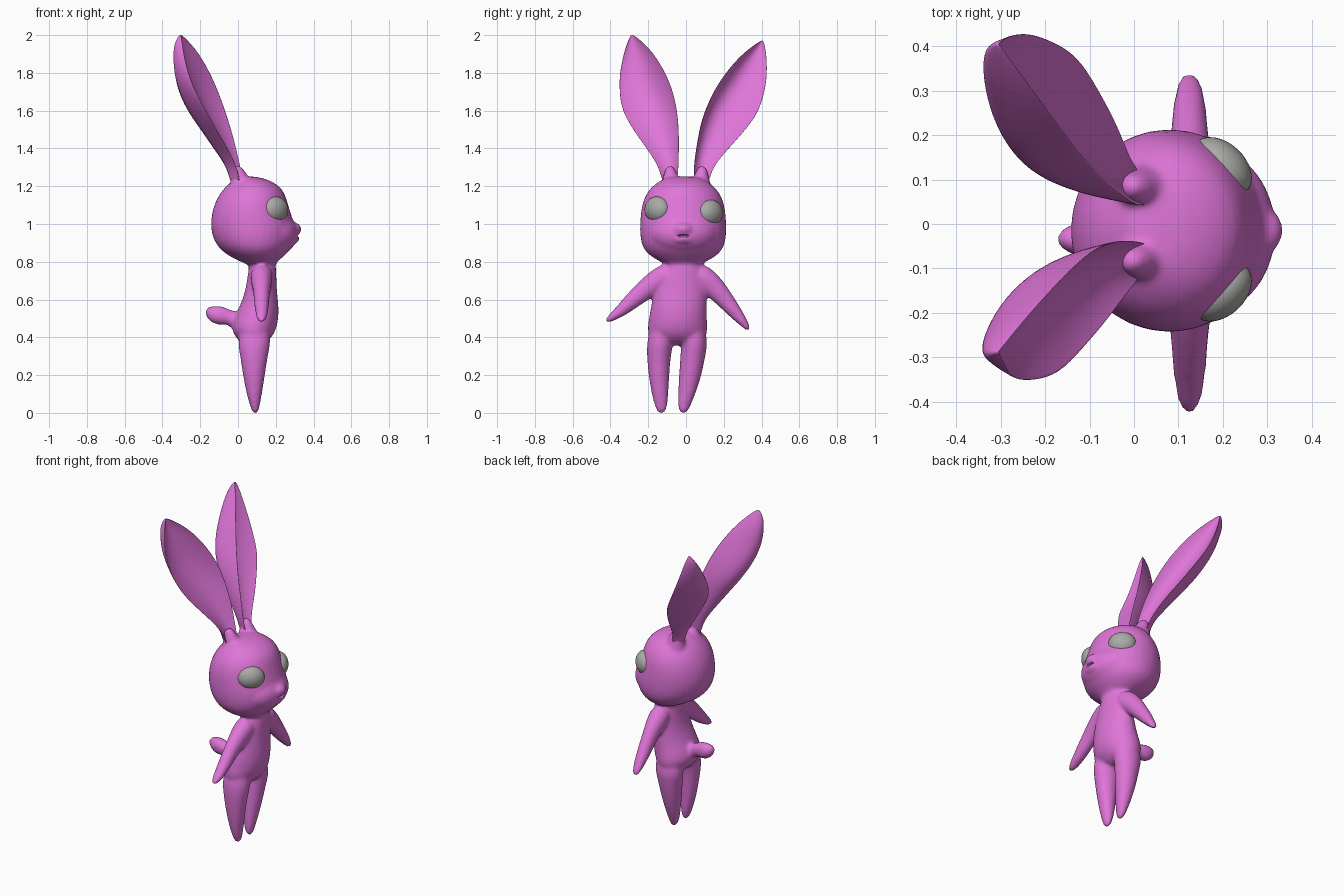
import bpy, bmesh, math
from mathutils import Vector as V, Matrix

if "Cube" in bpy.data.objects:
    bpy.data.objects.remove(bpy.data.objects["Cube"])


def material(name, rgb):
    m = bpy.data.materials.new(name)
    m.diffuse_color = (*rgb, 1)
    m.use_nodes = True
    m.node_tree.nodes["Principled BSDF"].inputs["Base Color"].default_value = m.diffuse_color
    return m


PINK = material("orchid pink", (0.74, 0.178, 0.69))
GREY = material("eye grey", (0.40, 0.40, 0.385))


def finish(bm, name, mat):
    bmesh.ops.recalc_face_normals(bm, faces=bm.faces)
    me = bpy.data.meshes.new(name)
    bm.to_mesh(me)
    bm.free()
    for p in me.polygons:
        p.use_smooth = True
    me.materials.append(mat)
    ob = bpy.data.objects.new(name, me)
    bpy.context.collection.objects.link(ob)
    return ob


def loft(bm, rings):
    """Skin closed rings of equal length and cap both ends."""
    vs = [[bm.verts.new(p) for p in r] for r in rings]
    n = len(vs[0])
    for a, b in zip(vs, vs[1:]):
        for i in range(n):
            j = (i + 1) % n
            bm.faces.new((a[i], a[j], b[j], b[i]))
    bm.faces.new(vs[0])
    bm.faces.new(vs[-1])


def ellipse(c, u, v, n=16):
    angles = [2 * math.pi * i / n for i in range(n)]
    return [V(c) + V(u) * math.cos(a) + V(v) * math.sin(a) for a in angles]


def upright(bm, rows):
    """Rows of z, x min, x max, y min, y max."""
    loft(bm, [ellipse(((a + b) / 2, (c + d) / 2, z), ((b - a) / 2, 0, 0), (0, (d - c) / 2, 0))
              for z, a, b, c, d in rows])


def tube(bm, rows, side):
    """Rows of centre, radius along side, radius across; follows the path."""
    pts = [V(r[0]) for r in rows]
    rings = []
    for i, (c, ru, rv) in enumerate(rows):
        d = (pts[min(i + 1, len(pts) - 1)] - pts[max(i - 1, 0)]).normalized()
        rings.append(ellipse(c, V(side) * ru, d.cross(V(side)) * rv))
    loft(bm, rings)


def ellipsoid(bm, c, radii, turn=0.0):
    m = Matrix.Translation(c) @ Matrix.Rotation(turn, 4, 'Z') @ Matrix.Diagonal((*radii, 1))
    bmesh.ops.create_uvsphere(bm, u_segments=32, v_segments=20, radius=1, matrix=m)


def bake(ob):
    bpy.ops.object.select_all(action='DESELECT')
    ob.select_set(True)
    bpy.context.view_layer.objects.active = ob
    bpy.ops.object.convert(target='MESH')


bm = bmesh.new()
# head
head = [(0.775, .06, .19, .07), (0.795, .03, .205, .11), (0.82, -.035, .235, .165), (0.86, -.095, .28, .213),
        (0.91, -.133, .305, .231), (0.97, -.149, .313, .235), (1.02, -.149, .297, .233),
        (1.08, -.139, .277, .228), (1.14, -.115, .26, .212), (1.19, -.078, .237, .18),
        (1.23, -.032, .18, .128), (1.254, .0, .095, .07)]
upright(bm, [(z, a, b, -h - .015, h - .015) for z, a, b, h in head])
# torso
upright(bm, [(.84, .07, .19, -.09, .07), (.79, .06, .20, -.10, .08), (.75, .052, .205, -.128, .098),
             (.65, .04, .206, -.172, .115), (.56, .006, .219, -.19, .112), (.5, -.027, .217, -.2, .114),
             (.45, -.04, .208, -.208, .118), (.4, -.018, .185, -.205, .115), (.355, .03, .13, -.13, .04)])
# legs
upright(bm, [(.5, .04, .15, -.17, -.08), (.42, .0, .175, -.2, -.06), (.36, -.002, .173, -.209, -.066),
             (.3, .01, .159, -.209, -.08), (.2, .024, .144, -.2, -.087), (.1, .044, .128, -.184, -.092),
             (.03, .064, .115, -.165, -.098), (-.006, .08, .106, -.15, -.11)])
upright(bm, [(.5, .04, .15, -.01, .08), (.42, .0, .175, -.03, .11), (.36, -.002, .173, -.026, .115),
             (.3, .01, .159, -.032, .104), (.2, .024, .144, -.038, .085), (.1, .044, .128, -.044, .052),
             (.03, .064, .115, -.046, .022), (-.006, .08, .106, -.033, .005)])
# arms
sizes = [(.068, .065), (.058, .068), (.044, .052), (.04, .042), (.034, .028), (.02, .013)]
for path in ([(-.06, .755), (-.15, .70), (-.24, .635), (-.31, .57), (-.37, .52), (-.43, .48)],
             [(.04, .755), (.12, .695), (.19, .62), (.25, .545), (.295, .49), (.34, .432)]):
    tube(bm, [((.125, y, z), a, b) for (y, z), (a, b) in zip(path, sizes)], (1, 0, 0))
# tail
tube(bm, [((.03, -.04, .47), .05, .065), ((-.02, -.04, .495), .036, .044), ((-.06, -.038, .51), .035, .04),
          ((-.095, -.036, .515), .044, .055), ((-.135, -.034, .525), .04, .048),
          ((-.172, -.034, .55), .016, .018)], (0, 1, 0))
# cheeks, nose and lower lip
ellipsoid(bm, (.17, -.015, .95), (.15, .187, .122))
ellipsoid(bm, (.297, -.015, .972), (.039, .05, .036))
ellipsoid(bm, (.289, -.015, .92), (.036, .06, .026))
# ear roots
for s in (-1, 1):
    tube(bm, [((.025, s * .075, 1.17), .075, .085), ((.012, s * .079, 1.225), .046, .056),
              ((.0, s * .083, 1.27), .036, .04), ((-.01, s * .085, 1.31), .02, .022)], (0, 1, 0))
body = finish(bm, "body", PINK)
s = body.modifiers.new("round", 'SUBSURF')
s.levels = s.render_levels = 1
r = body.modifiers.new("blend", 'REMESH')
r.mode, r.voxel_size, r.use_smooth_shade = 'VOXEL', .009, True
sm = body.modifiers.new("soften", 'SMOOTH')
sm.factor, sm.iterations = .5, 12

# mouth slit
bm = bmesh.new()
ellipsoid(bm, (.33, -.015, .938), (.024, .042, .008))
cutter = finish(bm, "mouth_cutter", PINK)
cutter.hide_render = True
cut = body.modifiers.new("mouth", 'BOOLEAN')
cut.operation, cut.object = 'DIFFERENCE', cutter
bake(body)
bpy.data.objects.remove(cutter)

# eyes
for name, y, z, sgn in (("right_eye", -.152, 1.076, -1), ("left_eye", .128, 1.059, 1)):
    bm = bmesh.new()
    ellipsoid(bm, (.196, y, z), (.055, .08, .07), sgn * math.radians(47))
    finish(bm, name, GREY)

# ears: z, inner rim, outer rim, deepest point of the cupped back
EAR = [(1.2, (.045, -.045), (.02, -.125), (-.04, -.085)), (1.3, (.015, -.039), (-.003, -.142), (-.055, -.08)),
       (1.4, (-.003, -.035), (-.05, -.213), (-.125, -.10)), (1.5, (-.028, -.035), (-.112, -.288), (-.19, -.125)),
       (1.6, (-.058, -.043), (-.165, -.348), (-.26, -.15)), (1.7, (-.093, -.063), (-.222, -.36), (-.308, -.19)),
       (1.8, (-.138, -.102), (-.262, -.357), (-.333, -.235)), (1.9, (-.198, -.165), (-.285, -.333), (-.34, -.265)),
       (1.96, (-.25, -.222), (-.293, -.312), (-.335, -.285)), (2.003, (-.298, -.28), (-.303, -.292), (-.31, -.288))]


def bow(a, mid, b, ts):
    """Curve from a to b passing through mid."""
    c = 2 * mid - (a + b) / 2
    return [a * (1 - t) ** 2 + c * 2 * t * (1 - t) + b * t * t for t in ts]


def ear(name, place):
    bm = bmesh.new()
    rings = []
    for z, *pts in EAR:
        i, o, b = (place(V((*p, z)), k) for k, p in enumerate(pts))
        floor = (i * .58 + o * .42).lerp(b, .5)
        ring = bow(o, b, i, [k / 10 for k in range(11)])
        ring += bow(i, floor, o, [.05, .13, .25, .4, .55, .7, .82, .91, .96])
        rings.append(ring)
    loft(bm, rings)
    ob = finish(bm, name, PINK)
    s = ob.modifiers.new("round", 'SUBSURF')
    s.levels = s.render_levels = 2
    bake(ob)


def left(p, k):
    """Mirror, lean outwards and turn the cup a little towards the side."""
    h = max(0, p.z - 1.3)
    mid = max(0, math.sin(math.pi * min(1, h / .7)))
    x = p.x + (.0, .045, .0)[k] * mid
    y = -p.y * .97 + .18 * h - (.0, .0, .05)[k] * mid
    return V((x, y, 1.2 + (p.z - 1.2) * .962))


ear("right_ear", lambda p, k: p)
ear("left_ear", left)
